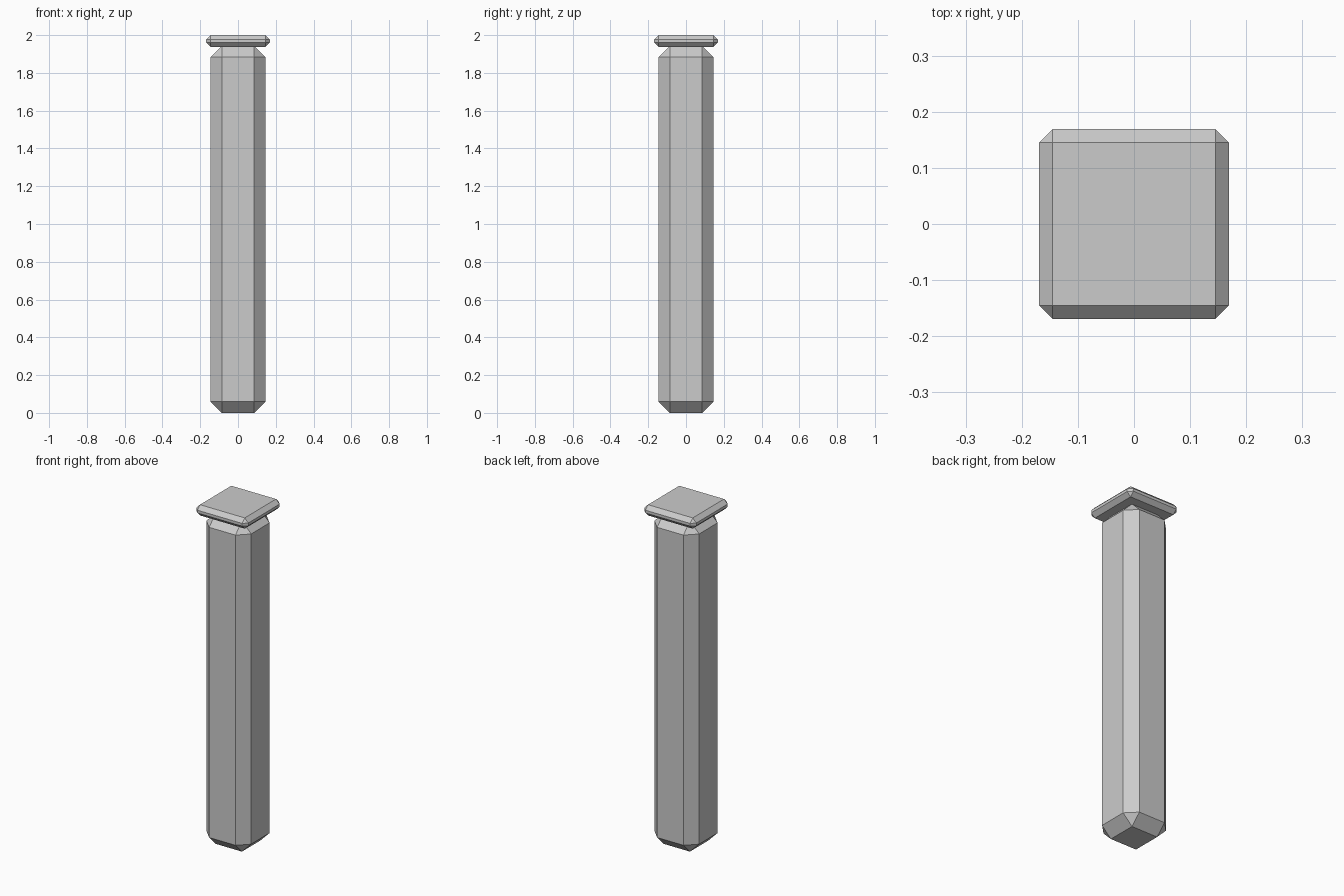
import bpy

if "Cube" in bpy.data.objects:
    bpy.data.objects.remove(bpy.data.objects["Cube"])


def chamfered_box(name, half_width, z_low, z_high, chamfer):
    """Square block with every edge cut by a single flat chamfer."""
    bpy.ops.mesh.primitive_cube_add(size=1, location=(0, 0, (z_low + z_high) / 2))
    ob = bpy.context.object
    ob.name = name
    ob.scale = (2 * half_width, 2 * half_width, z_high - z_low)
    bpy.ops.object.transform_apply(location=False, rotation=False, scale=True)
    bevel = ob.modifiers.new("chamfer", 'BEVEL')
    bevel.width = chamfer
    bevel.segments = 1
    bevel.limit_method = 'NONE'
    return ob


# Tall post, its top sinking slightly into the cap
chamfered_box("post_shaft", 0.1455, 0.0, 1.943, 0.06)

# Thin overhanging cap
chamfered_box("post_cap", 0.169, 1.937, 2.0, 0.0235)
